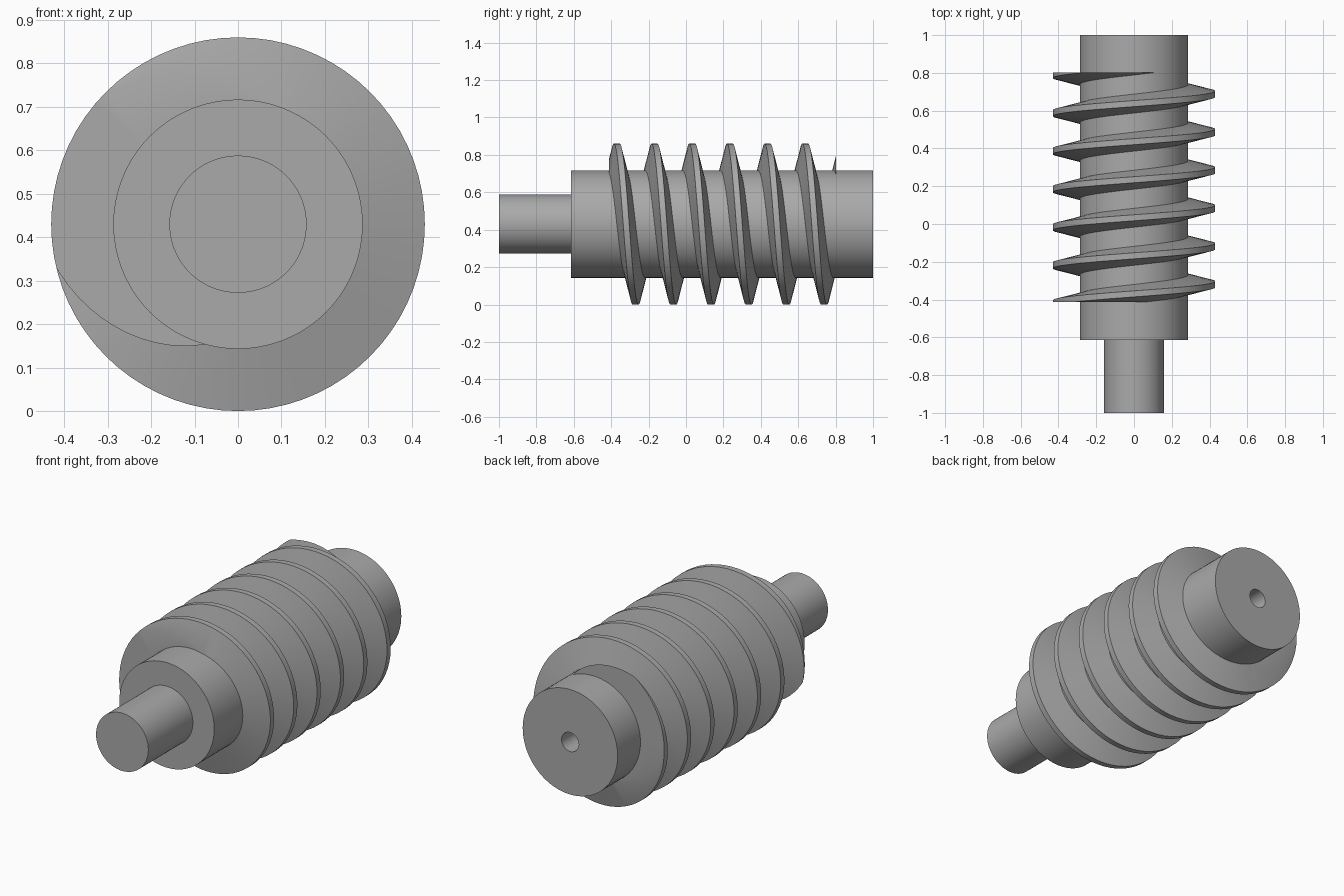
import bpy, bmesh, math
from mathutils import Matrix, Vector

cube = bpy.data.objects.get("Cube")
if cube:
    bpy.data.objects.remove(cube, do_unlink=True)

AXIS_Z = 0.43          # height of the worm axis
CORE_R = 0.287
TIP_R = 0.43
PITCH = 0.2015
STEPS = 72             # segments per turn

metal = bpy.data.materials.new("grey_metal")
grey = (0.4, 0.4, 0.4, 1)
metal.diffuse_color = grey
metal.use_nodes = True
metal.node_tree.nodes["Principled BSDF"].inputs["Base Color"].default_value = grey


def finish(name, bm):
    """Turn a bmesh into a smooth-shaded object on the worm axis."""
    bmesh.ops.recalc_face_normals(bm, faces=bm.faces)
    mesh = bpy.data.meshes.new(name)
    bm.to_mesh(mesh)
    bm.free()
    mesh.materials.append(metal)
    obj = bpy.data.objects.new(name, mesh)
    obj.location.z = AXIS_Z
    bpy.context.collection.objects.link(obj)
    bpy.ops.object.select_all(action='DESELECT')
    obj.select_set(True)
    bpy.context.view_layer.objects.active = obj
    bpy.ops.object.shade_smooth_by_angle(angle=math.radians(30))
    return obj


def lathe(name, profile):
    """Revolve (radius, y) points around the y axis."""
    bm = bmesh.new()
    verts = [bm.verts.new((r, y, 0)) for r, y in profile]
    edges = [bm.edges.new(pair) for pair in zip(verts, verts[1:])]
    bmesh.ops.spin(bm, geom=verts + edges, cent=(0, 0, 0), axis=(0, 1, 0),
                   angle=math.tau, steps=STEPS, use_merge=True)
    bmesh.ops.remove_doubles(bm, verts=bm.verts, dist=1e-4)
    return finish(name, bm)


# Stepped shaft with a blind centre hole in the back end
lathe("worm_shaft", [(0, -1), (0.158, -1), (0.158, -0.615), (CORE_R, -0.615),
                     (CORE_R, 1), (0.052, 1), (0.052, 0.6), (0, 0.6)])

# Helical thread with a trapezoid section, trimmed flat at both ends
section = [(0.275, -0.053), (TIP_R, -0.016), (TIP_R, 0.016), (0.275, 0.053)]
bm = bmesh.new()
previous = None
for i in range(-STEPS, STEPS * 7):
    t = math.tau * i / STEPS
    y = -0.37 + PITCH * i / STEPS
    ring = [bm.verts.new((r * math.sin(t), y + dy, r * math.cos(t)))
            for r, dy in section]
    if previous:
        for k in range(4):
            n = (k + 1) % 4
            bm.faces.new((previous[k], previous[n], ring[n], ring[k]))
    previous = ring
for y, direction in ((-0.412, -1), (0.803, 1)):
    cut = bmesh.ops.bisect_plane(
        bm, geom=bm.verts[:] + bm.edges[:] + bm.faces[:], dist=1e-6,
        plane_co=(0, y, 0), plane_no=(0, direction, 0), clear_outer=True)
    rim = [e for e in cut["geom_cut"] if isinstance(e, bmesh.types.BMEdge)]
    bmesh.ops.triangle_fill(bm, edges=rim, use_beauty=True)
finish("worm_thread", bm)
